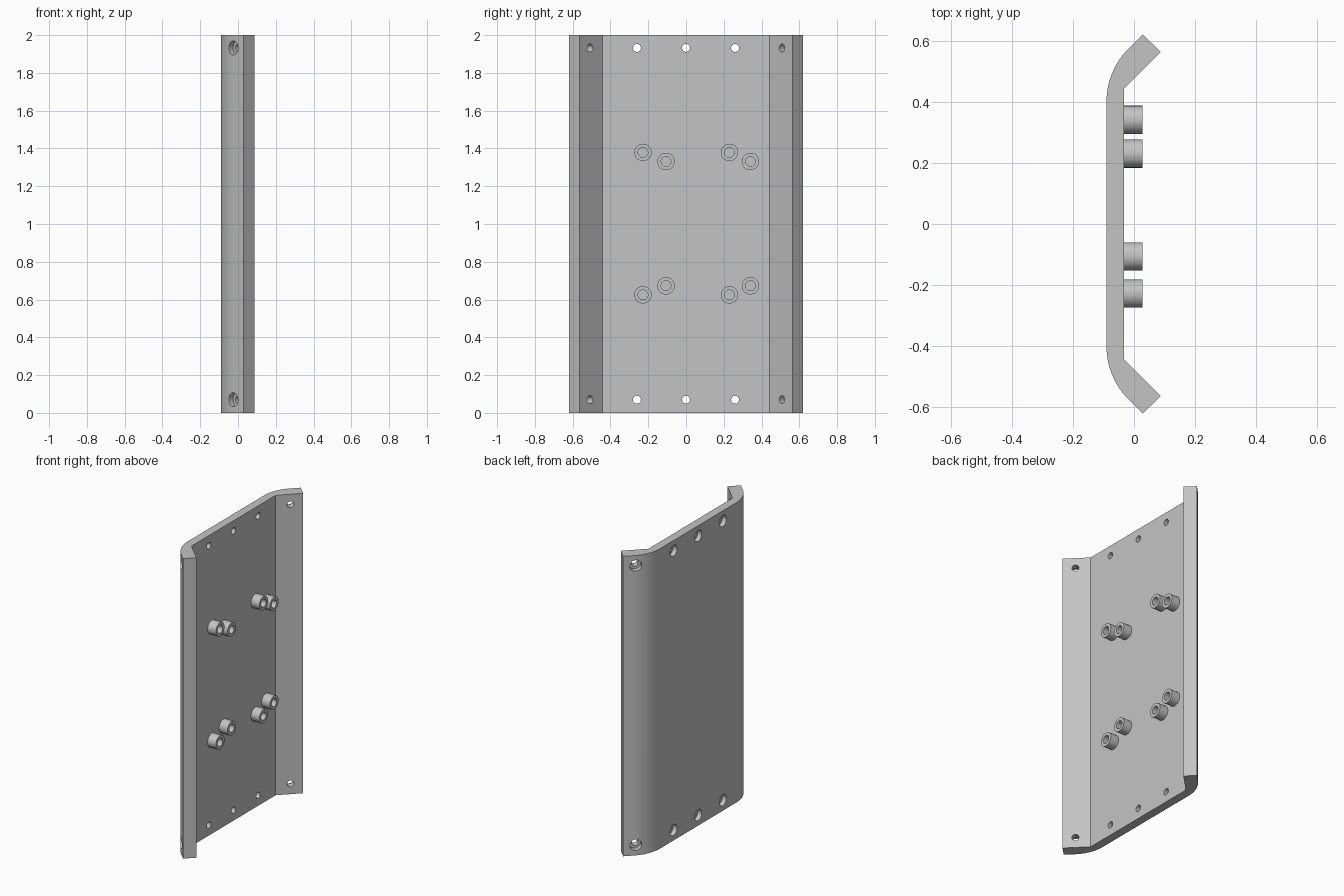
import bpy
import bmesh
import math
from mathutils import Vector

if "Cube" in bpy.data.objects:
    bpy.data.objects.remove(bpy.data.objects["Cube"], do_unlink=True)

HEIGHT = 2.0
BACK, FACE, TIP = -0.09, -0.033, 0.028   # x of outer face, inner face, standoff ends

grey = bpy.data.materials.new("light grey")
grey.use_nodes = True
grey.diffuse_color = (0.55, 0.55, 0.55, 1)
grey.node_tree.nodes["Principled BSDF"].inputs["Base Color"].default_value = (0.55, 0.55, 0.55, 1)


def make_object(name, bm):
    bmesh.ops.recalc_face_normals(bm, faces=bm.faces)
    mesh = bpy.data.meshes.new(name)
    bm.to_mesh(mesh)
    bm.free()
    mesh.materials.append(grey)
    obj = bpy.data.objects.new(name, mesh)
    bpy.context.collection.objects.link(obj)
    return obj


def lathe(bm, profile, origin, axis, closed=False, sides=32):
    """Turn (radius, distance) points around an axis; ends are capped unless closed."""
    axis = Vector(axis).normalized()
    up = Vector((0, 0, 1))
    side = axis.cross(up)
    rings = []
    for radius, dist in profile:
        ring = []
        for i in range(sides):
            a = math.tau * i / sides
            ring.append(bm.verts.new(Vector(origin) + axis * dist
                                     + (side * math.cos(a) + up * math.sin(a)) * radius))
        rings.append(ring)
    pairs = list(zip(rings, rings[1:]))
    if closed:
        pairs.append((rings[-1], rings[0]))
    else:
        bm.faces.new(rings[0])
        bm.faces.new(rings[-1])
    for r0, r1 in pairs:
        for i in range(sides):
            j = (i + 1) % sides
            bm.faces.new((r0[i], r0[j], r1[j], r1[i]))


def smooth(obj):
    bpy.ops.object.select_all(action="DESELECT")
    obj.select_set(True)
    bpy.context.view_layer.objects.active = obj
    bpy.ops.object.shade_smooth_by_angle(angle=math.radians(30))


# Plate: half profile with a rounded outer bend, mirrored and extruded upward
bend_r = 0.246
half = [(FACE, 0.443), (0.087, 0.563), (0.029, 0.62)]
for i in range(12, -1, -1):
    a = math.radians(45) * i / 12
    half.append((BACK + bend_r * (1 - math.cos(a)), 0.4 + bend_r * math.sin(a)))
profile = half + [(x, -y) for x, y in reversed(half)]
bm = bmesh.new()
base = bm.faces.new([bm.verts.new((x, y, 0)) for x, y in profile])
top = bmesh.ops.extrude_face_region(bm, geom=[base])["geom"]
bmesh.ops.translate(bm, vec=(0, 0, HEIGHT), verts=[v for v in top if isinstance(v, bmesh.types.BMVert)])
plate = make_object("bent_plate", bm)

# Stepped screw holes, wide on the outer side
bm = bmesh.new()
for z in (0.07, 1.932):
    for y in (-0.26, 0, 0.26):
        lathe(bm, [(0.037, -0.03), (0.037, 0.03), (0.021, 0.03), (0.021, 0.1)],
              (BACK, y, z), (1, 0, 0))
    for s in (-1, 1):
        lathe(bm, [(0.021, -0.04), (0.021, 0.045), (0.037, 0.045), (0.037, 0.13)],
              (0.032, s * 0.508, z), (-1, s, 0))
cutter = make_object("hole_cutter", bm)
cutter.hide_render = True

cut = plate.modifiers.new("holes", "BOOLEAN")
cut.operation = "DIFFERENCE"
cut.solver = "EXACT"
cut.object = cutter
bpy.context.view_layer.objects.active = plate
bpy.ops.object.modifier_apply(modifier=cut.name)
bpy.data.objects.remove(cutter, do_unlink=True)
smooth(plate)

# Standoffs: hollow bushes on the inner face, mirrored top to bottom
for label, sign in (("upper", 1), ("lower", -1)):
    for n, (y, dz) in enumerate([(-0.228, 0.377), (-0.106, 0.329), (0.23, 0.377), (0.341, 0.329)]):
        bm = bmesh.new()
        lathe(bm, [(0.046, 0), (0.046, TIP - FACE), (0.026, TIP - FACE), (0.026, 0)],
              (FACE, y, HEIGHT / 2 + 0.002 + sign * dz), (1, 0, 0), closed=True)
        smooth(make_object(f"{label}_standoff_{n + 1}", bm))
